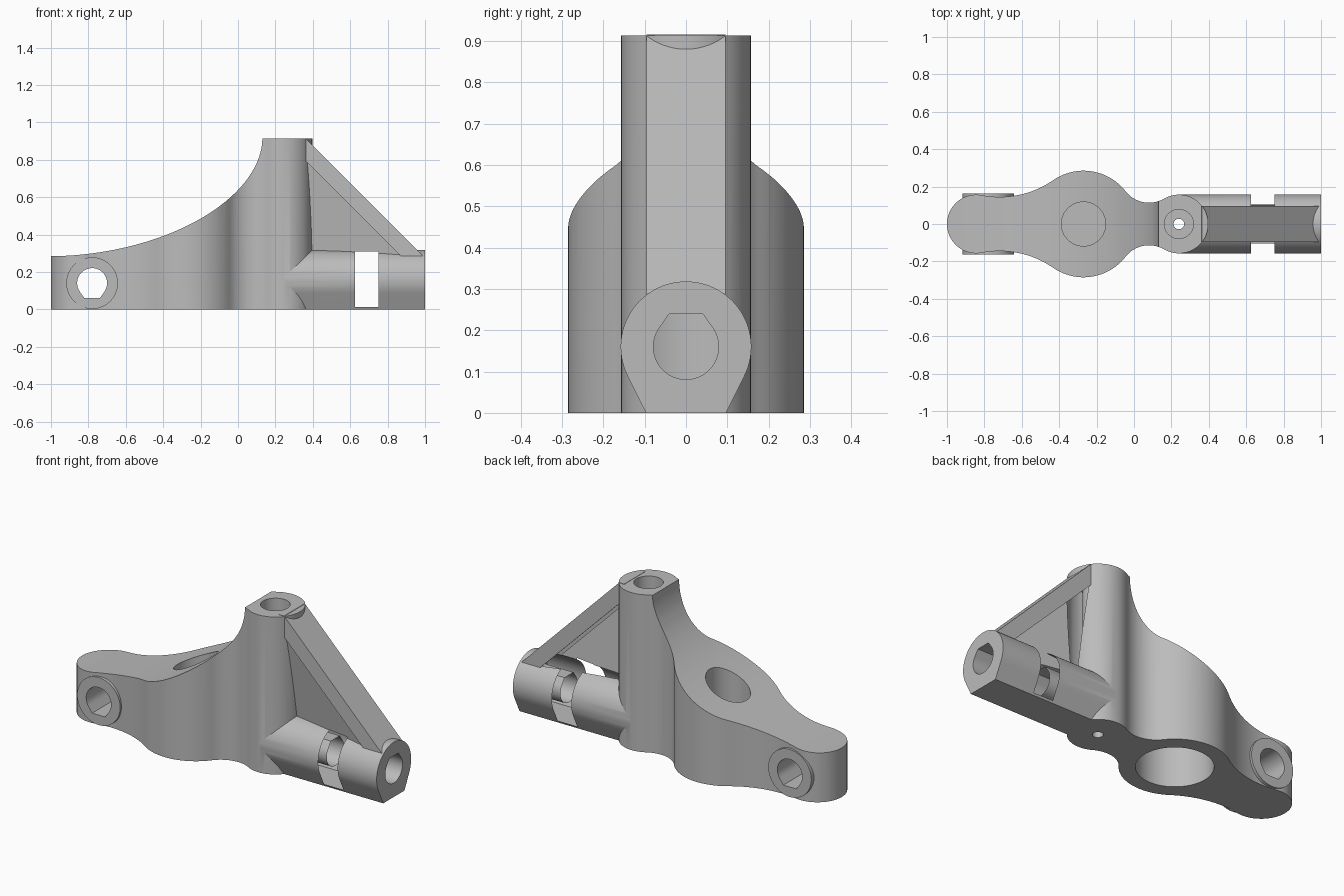
import bpy, bmesh, math
from math import cos, sin, radians, hypot, atan2, sqrt

if "Cube" in bpy.data.objects:
    bpy.data.objects.remove(bpy.data.objects["Cube"])

grey = bpy.data.materials.new("plain grey")
grey.use_nodes = True
COLOUR = (0.5, 0.5, 0.5, 1)
grey.diffuse_color = COLOUR
grey.node_tree.nodes["Principled BSDF"].inputs["Base Color"].default_value = COLOUR


def finish(name, bm):
    bmesh.ops.recalc_face_normals(bm, faces=bm.faces)
    me = bpy.data.meshes.new(name)
    bm.to_mesh(me)
    bm.free()
    me.materials.append(grey)
    ob = bpy.data.objects.new(name, me)
    bpy.context.collection.objects.link(ob)
    return ob


def prism(name, pts, lo, hi, axis):
    """Extrude a closed 2D outline along an axis."""
    place = {"x": lambda a, b, d: (d, a, b),
             "y": lambda a, b, d: (a, d, b),
             "z": lambda a, b, d: (a, b, d)}[axis]
    bm = bmesh.new()
    low = [bm.verts.new(place(a, b, lo)) for a, b in pts]
    top = [bm.verts.new(place(a, b, hi)) for a, b in pts]
    bm.faces.new(low)
    bm.faces.new(top)
    for i in range(len(pts)):
        j = (i + 1) % len(pts)
        bm.faces.new((low[i], low[j], top[j], top[i]))
    return finish(name, bm)


def arc(cx, cy, r, a0, a1, n=24):
    return [(cx + r * cos(a0 + (a1 - a0) * i / n),
             cy + r * sin(a0 + (a1 - a0) * i / n)) for i in range(n + 1)]


def circle(cx, cy, r, n=64):
    return arc(cx, cy, r, 0, 2 * math.pi, n)[:-1]


def rod_hole(cx, cz, r, flip):
    """Round hole with a flattened teardrop on one side."""
    pts = arc(0, 0, r, radians(145), radians(395), 40)
    pts += [(r * 0.52, r), (-r * 0.52, r)]
    return [(cx + x, cz + y * flip) for x, y in pts]


def combine(target, other, operation):
    mod = target.modifiers.new(operation, "BOOLEAN")
    mod.operation = operation
    mod.solver = "EXACT"
    mod.object = other
    bpy.context.view_layer.objects.active = target
    bpy.ops.object.modifier_apply(modifier=mod.name)
    bpy.data.objects.remove(other)


# Plan outline: three discs joined by tangent fillets
def fillet(a, b, f):
    d = b[0] - a[0]
    ra, rb = a[1] + f, b[1] + f
    x = (d * d + ra * ra - rb * rb) / (2 * d)
    return a[0] + x, sqrt(ra * ra - x * x)


discs = [(-0.843, 0.157), (-0.27, 0.285), (0.24, 0.157)]
half, start = [], math.pi
for a, b, f in zip(discs, discs[1:], (0.5, 0.16)):
    fx, fy = fillet(a, b, f)
    to_a, to_b = atan2(-fy, a[0] - fx), atan2(-fy, b[0] - fx)
    half += arc(a[0], 0, a[1], start, to_a + math.pi)[:-1]
    half += arc(fx, fy, f, to_a, to_b)[:-1]
    start = to_b + math.pi
half += arc(discs[2][0], 0, discs[2][1], start, 0)
outline = half + [(x, -y) for x, y in half[-2:0:-1]]
body = prism("bracket_body", outline, 0, 1, "z")

# Side profile: concave sweep rising to the post top
TOP = 0.913
profile = [(-1.2, -0.1), (0.5, -0.1), (0.5, TOP)]
for i in range(49):
    t = math.pi / 2 * i / 48
    profile.append((-1 + 1.13 * cos(t) ** (2 / 1.9),
                    TOP - 0.628 * sin(t) ** (2 / 1.9)))
profile.append((-1.2, TOP - 0.628))
combine(body, prism("profile", profile, -0.5, 0.5, "y"), "INTERSECT")

# Bosses around the cross pin
combine(body, prism("pin_boss", circle(-0.78, 0.141, 0.138), -0.163, 0.163, "y"), "UNION")

# Horizontal tube with a flat foot
tube = arc(0, 0.16, 0.158, radians(-27), radians(207), 56) + [(-0.097, 0), (0.097, 0)]
combine(body, prism("tube", tube, 0.25, 1, "x"), "UNION")

# Diagonal strut
strut = [(0.33, 0.915), (0.362, 0.915), (0.99, 0.285),
         (0.87, 0.285), (0.365, 0.79), (0.33, 0.79)]
combine(body, prism("strut", strut, -0.095, 0.095, "y"), "UNION")

# Web under the strut, tapering inward towards the post foot
bm = bmesh.new()
for s in (-1, 1):
    for x, y, z in ((0.335, 0.086, 0.82), (0.87, 0.086, 0.285), (0.36, 0.086, 0.83),
                    (0.9, 0.086, 0.285), (0.35, 0.014, 0.285)):
        bm.verts.new((x, y * s, z))
bmesh.ops.convex_hull(bm, input=bm.verts)
combine(body, finish("web", bm), "UNION")

# Openings
cuts = [
    prism("cross_pin_hole", rod_hole(-0.78, 0.141, 0.08, -1), -0.3, 0.3, "y"),
    prism("tube_bore", rod_hole(0, 0.16, 0.079, 1), -0.27, 1.1, "x"),
    prism("clamp_slot", [(0.625, 0.012), (0.75, 0.012), (0.75, 0.31), (0.625, 0.31)],
          -0.3, 0.3, "y"),
    prism("lower_bore", circle(-0.27, 0, 0.2), -0.1, 0.25, "z"),
    prism("upper_pocket", circle(-0.27, 0, 0.118), 0.265, 1.1, "z"),
    prism("post_bore", circle(0.24, 0, 0.078), 0.35, 1.1, "z"),
    prism("post_drill", circle(0.24, 0, 0.028, 32), -0.1, 0.5, "z"),
]
for c in cuts:
    combine(body, c, "DIFFERENCE")

# Smooth curved walls, keep edges crisp
bpy.ops.object.select_all(action="DESELECT")
body.select_set(True)
bpy.context.view_layer.objects.active = body
bpy.ops.object.shade_smooth_by_angle(angle=radians(20))
